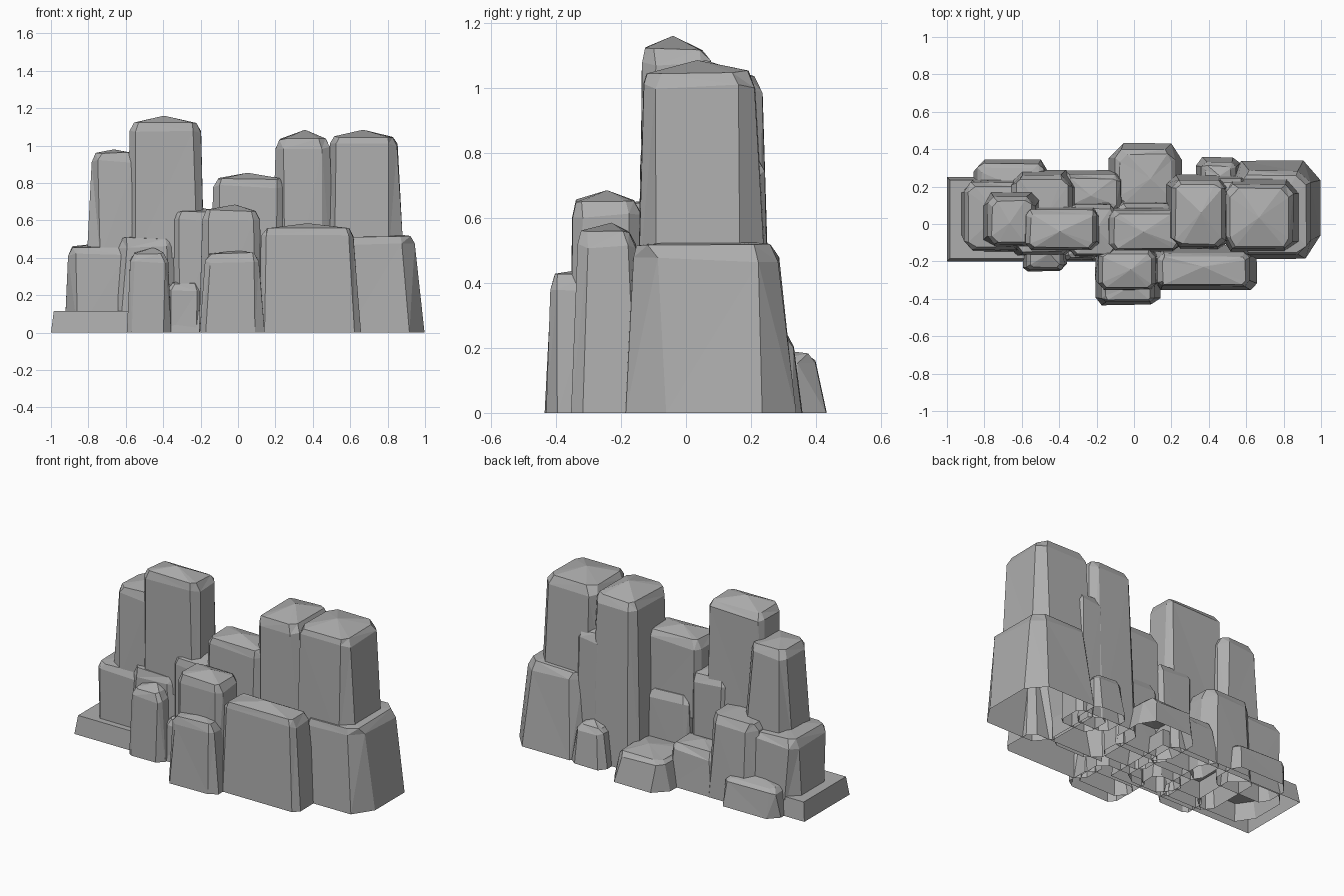
import bpy, bmesh, random

old = bpy.data.objects.get("Cube")
if old:
    bpy.data.objects.remove(old, do_unlink=True)

random.seed(4)

# Single stone colour
stone = bpy.data.materials.new("stone_grey")
stone.use_nodes = True
GREY = (0.42, 0.42, 0.42, 1)
stone.diffuse_color = GREY
shader = stone.node_tree.nodes["Principled BSDF"]
shader.inputs["Base Color"].default_value = GREY
shader.inputs["Roughness"].default_value = 0.9


def add_object(name, bm):
    bmesh.ops.recalc_face_normals(bm, faces=bm.faces)
    mesh = bpy.data.meshes.new(name)
    bm.to_mesh(mesh)
    bm.free()
    mesh.materials.append(stone)
    bpy.context.collection.objects.link(bpy.data.objects.new(name, mesh))


def ring(bm, x0, x1, y0, y1, z, cut, wobble, drop):
    """Rectangle with cut corners, its points nudged inward and down."""
    w, d = x1 - x0, y1 - y0
    cx, cy = (x0 + x1) / 2, (y0 + y1) / 2
    verts = []
    for sx, sy, x_first in ((1, -1, True), (1, 1, False), (-1, 1, True), (-1, -1, False)):
        for on_x_side in (not x_first, x_first):
            # Each corner becomes two points, one on either side of the cut
            a = min(w, d) * cut * random.uniform(0.6, 1.3)
            px = w / 2 - (0 if on_x_side else a)
            py = d / 2 - (a if on_x_side else 0)
            px -= random.uniform(0, wobble)
            py -= random.uniform(0, wobble)
            verts.append(bm.verts.new((cx + sx * px, cy + sy * py,
                                       z - random.uniform(0, drop))))
    return verts


def rock(name, x0, x1, y0, y1, top, peak, taper=0.03, foot=0):
    """Tapered column with chipped corners, a bevelled rim and a low peak."""
    bm = bmesh.new()
    rim = min(0.04, top * 0.12)
    levels = []
    for inset, z, cut, wobble, drop in ((0, foot, 0.2, 0.005, 0),
                                        (taper, top - rim, 0.15, 0.005, 0.02),
                                        (taper + 0.022, top, 0.12, 0.008, 0.012)):
        # The front leans back less than the other sides
        levels.append(ring(bm, x0 + inset, x1 - inset, y0 + inset * 0.5,
                           y1 - inset, z, cut, wobble, drop))
    # Walls and rim, open underneath
    for low, high in zip(levels, levels[1:]):
        for i in range(8):
            j = (i + 1) % 8
            bm.faces.new((low[i], low[j], high[j], high[i]))
    # Shallow fan up to the peak
    tip = bm.verts.new(((x0 + x1) / 2 + random.uniform(-0.01, 0.03),
                        (y0 + y1) / 2 + random.uniform(-0.02, 0.01), peak))
    for i in range(8):
        bm.faces.new((levels[-1][i], levels[-1][(i + 1) % 8], tip))
    bmesh.ops.triangulate(bm, faces=[f for f in bm.faces if len(f.verts) > 3])
    add_object(name, bm)


def slab(name, x0, x1, y0, y1, top):
    """Low flat ledge with slightly sloped sides, open underneath."""
    bm = bmesh.new()
    bmesh.ops.create_cube(bm, size=1)
    for v in bm.verts:
        shrink = 0.015 if v.co.z > 0 else 0
        v.co.x = x1 - shrink if v.co.x > 0 else x0 + shrink
        v.co.y = y1 - shrink if v.co.y > 0 else y0 + shrink
        v.co.z = top if v.co.z > 0 else 0
    bm.normal_update()
    bmesh.ops.delete(bm, geom=[f for f in bm.faces if f.normal.z < -0.5], context='FACES_ONLY')
    add_object(name, bm)


# Tall columns, some resting within the blocks below them
rock("tall_right_column", -0.595, -0.18, -0.145, 0.095, 1.125, 1.16, 0.015, 0.4)
rock("outer_right_column", -0.81, -0.5, -0.125, 0.175, 0.965, 0.98, 0.025, 0.4)
rock("inner_left_column", 0.165, 0.525, -0.14, 0.27, 1.04, 1.085, 0.033)
rock("outer_left_column", 0.455, 0.89, -0.15, 0.25, 1.055, 1.085, 0.035, 0.4)
rock("middle_column", -0.145, 0.265, -0.15, 0.09, 0.83, 0.855, 0.012, 0.35)
rock("rear_left_column", 0.4, 0.62, 0.08, 0.262, 0.785, 0.8, 0.015)

# Mid-height blocks
rock("left_end_block", 0.5, 1, -0.19, 0.34, 0.52, 0.54, 0.052)
rock("right_end_block", -0.93, -0.54, -0.15, 0.245, 0.465, 0.48, 0.02)
rock("right_inner_block", -0.68, -0.3, -0.175, 0.29, 0.51, 0.52, 0.025)
rock("centre_right_block", -0.375, -0.065, -0.18, 0.12, 0.65, 0.67, 0.015)
rock("centre_rear_block", -0.1, 0.21, -0.06, 0.125, 0.48, 0.49, 0.012)

# Front blocks
rock("front_left_block", 0.085, 0.66, -0.355, -0.11, 0.565, 0.585, 0.04)
rock("front_middle_block", -0.21, 0.135, -0.36, -0.12, 0.66, 0.685, 0.017)
rock("front_low_block", -0.21, 0.145, -0.435, -0.22, 0.43, 0.44, 0.03)
rock("front_right_block", -0.595, -0.355, -0.255, -0.08, 0.43, 0.455, 0.015)
rock("front_small_block", -0.39, -0.18, -0.2, -0.02, 0.27, 0.285, 0.012)

# Low rear blocks
rock("rear_middle_block", -0.14, 0.26, 0.08, 0.435, 0.185, 0.2, 0.035)
rock("rear_inner_block", -0.41, -0.05, 0.05, 0.29, 0.265, 0.28, 0.02)
rock("rear_right_block", -0.86, -0.46, 0.1, 0.345, 0.18, 0.195, 0.02)
rock("rear_small_block", 0.33, 0.57, 0.14, 0.36, 0.245, 0.26, 0.025)

# Ground ledge
slab("ground_ledge", -1, 0, -0.2, 0.25, 0.115)
